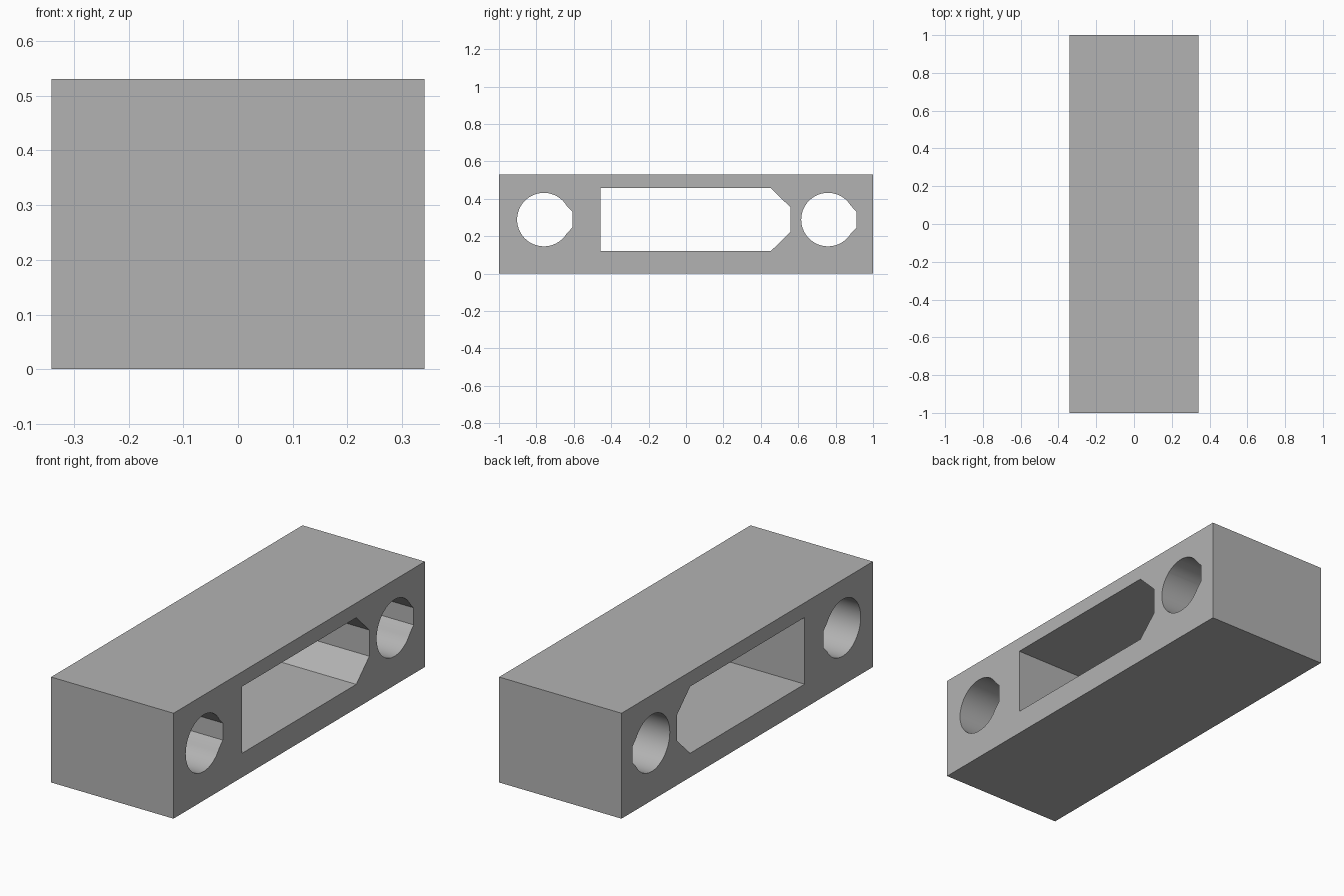
import bpy
import bmesh
from math import cos, sin, radians

cube = bpy.data.objects.get("Cube")
if cube:
    bpy.data.objects.remove(cube, do_unlink=True)

HALF_WIDTH = 0.341
HEIGHT = 0.531
AXIS_Z = 0.289   # shared centre height of all openings

grey = bpy.data.materials.new("light grey")
grey.use_nodes = True
grey.diffuse_color = (0.45, 0.45, 0.45, 1)
grey.node_tree.nodes["Principled BSDF"].inputs["Base Color"].default_value = grey.diffuse_color


def prism(name, outline, half_width):
    """Extrude a (y, z) outline along x, centred on x = 0."""
    bm = bmesh.new()
    face = bm.faces.new([bm.verts.new((-half_width, y, z)) for y, z in outline])
    side = bmesh.ops.extrude_face_region(bm, geom=[face])["geom"]
    verts = [v for v in side if isinstance(v, bmesh.types.BMVert)]
    bmesh.ops.translate(bm, verts=verts, vec=(2 * half_width, 0, 0))
    bmesh.ops.recalc_face_normals(bm, faces=bm.faces)
    mesh = bpy.data.meshes.new(name)
    bm.to_mesh(mesh)
    bm.free()
    mesh.materials.append(grey)
    obj = bpy.data.objects.new(name, mesh)
    bpy.context.collection.objects.link(obj)
    return obj


def round_hole(centre_y, radius=0.143, tip=0.152, flat=0.043, start=31, steps=48):
    """Circle with a small chamfered flat on its +y side."""
    angles = [radians(start + (360 - 2 * start) * i / steps) for i in range(steps + 1)]
    points = [(radius * cos(a), radius * sin(a)) for a in angles]
    points += [(tip, -flat), (tip, flat)]
    return [(centre_y + y, AXIS_Z + z) for y, z in points]


# Solid block
block = prism("block", [(-1, 0), (1, 0), (1, HEIGHT), (-1, HEIGHT)], HALF_WIDTH)

# Long window, chamfered at its +y end
half_profile = [(-0.457, 0.168), (0.454, 0.168), (0.558, 0.066)]
window = [(y, AXIS_Z + z) for y, z in half_profile]
window += [(y, AXIS_Z - z) for y, z in reversed(half_profile)]

# Cut the window and the two round holes through the block
openings = {"window": window, "front_hole": round_hole(-0.76), "back_hole": round_hole(0.759)}
bpy.context.view_layer.objects.active = block
for name, outline in openings.items():
    cutter = prism(name + "_cutter", outline, HALF_WIDTH + 0.1)
    cutter.hide_render = True
    cut = block.modifiers.new(name, "BOOLEAN")
    cut.operation = "DIFFERENCE"
    cut.solver = "EXACT"
    cut.object = cutter
    bpy.ops.object.modifier_apply(modifier=cut.name)
    bpy.data.objects.remove(cutter, do_unlink=True)

# Smooth bores, crisp corners
bpy.ops.object.select_all(action="DESELECT")
block.select_set(True)
bpy.ops.object.shade_smooth_by_angle(angle=radians(12))
